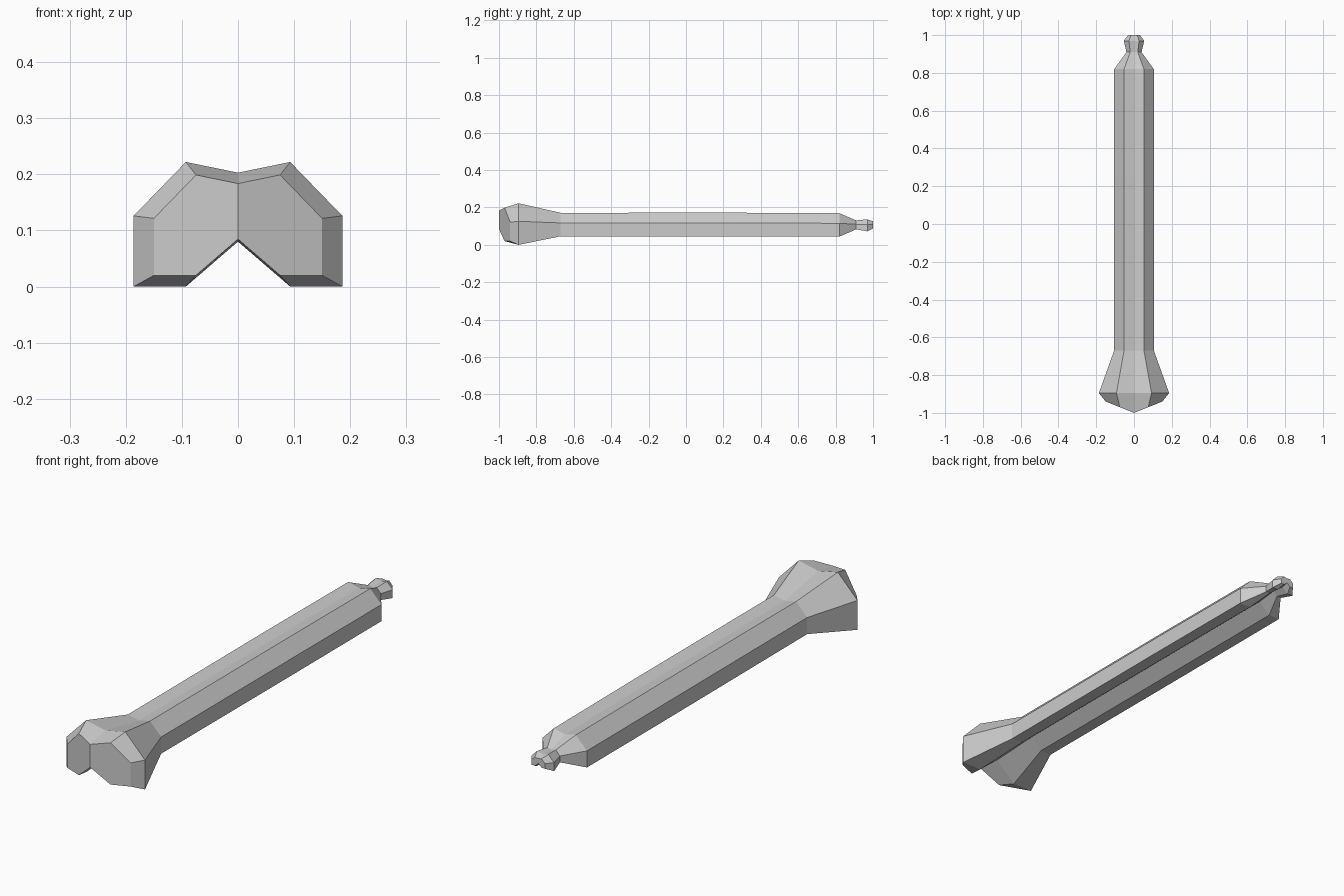
import bpy
import bmesh

cube = bpy.data.objects.get("Cube")
if cube:
    bpy.data.objects.remove(cube, do_unlink=True)

# One grey material
grey = bpy.data.materials.new("plain grey")
grey.use_nodes = True
colour = (0.6, 0.6, 0.6, 1.0)
grey.diffuse_color = colour
grey.node_tree.nodes["Principled BSDF"].inputs["Base Color"].default_value = colour

# Right half of the notched cross-section (x, z), from top centre to bottom centre
HALF = [(0, 0.203), (0.093, 0.222), (0.186, 0.126),
        (0.186, 0.0), (0.093, 0.0), (0, 0.08)]
SECTION = HALF + [(-x, z) for x, z in reversed(HALF[1:-1])]

# Rings along the length: y, scale, height of the underside, backward sweep per x
RINGS = [(-1.0, 0.806, 0.02, 0.4),      # pointed front face
         (-0.895, 1.0, 0.0, 0.0),       # widest part of the head
         (-0.67, 0.565, 0.046, 0.0),    # start of the shaft
         (0.25, 0.572, 0.045, 0.0),
         (0.82, 0.565, 0.044, 0.0),     # end of the shaft
         (0.91, 0.215, 0.083, 0.0),     # neck
         (0.97, 0.29, 0.072, 0.0),      # knob
         (1.0, 0.17, 0.088, 0.0)]       # knob end


def loft(name, rings):
    bm = bmesh.new()
    loops = [[bm.verts.new((x * s, y + sweep * abs(x * s), z * s + base))
              for x, z in SECTION] for y, s, base, sweep in rings]
    n = len(SECTION)
    for a, b in zip(loops, loops[1:]):
        for i in range(n):
            j = (i + 1) % n
            bm.faces.new((a[i], a[j], b[j], b[i]))
    # Each end is closed by two lobes meeting on the centre line
    for end in (loops[0], loops[-1]):
        bm.faces.new(end[:6])
        bm.faces.new(end[5:] + end[:1])
    bmesh.ops.recalc_face_normals(bm, faces=bm.faces)
    mesh = bpy.data.meshes.new(name)
    bm.to_mesh(mesh)
    bm.free()
    mesh.materials.append(grey)
    obj = bpy.data.objects.new(name, mesh)
    bpy.context.collection.objects.link(obj)
    return obj


loft("notched_rod", RINGS)
